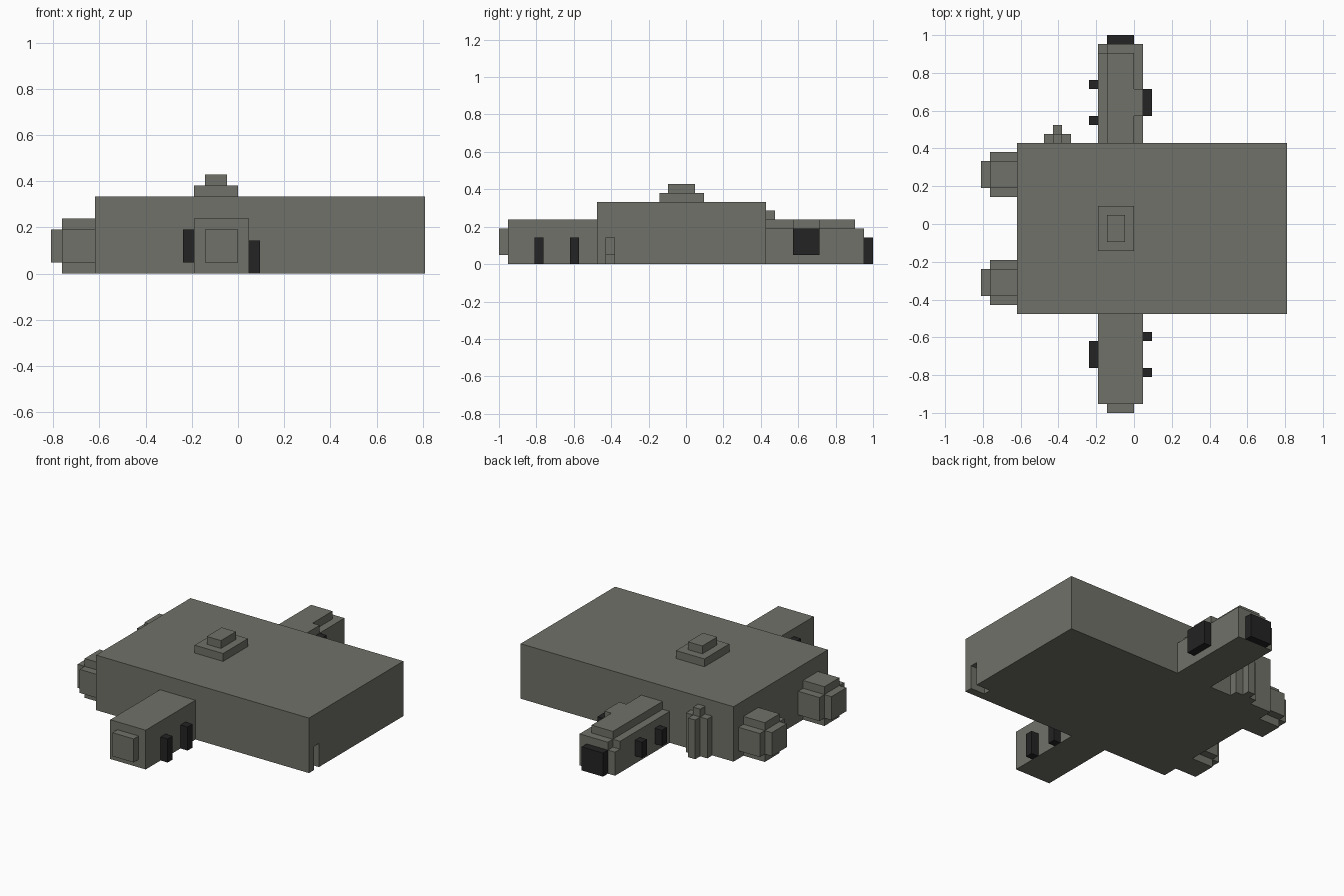
import bpy

U = 1 / 21  # grid unit

cube = bpy.data.objects.get("Cube")
if cube:
    bpy.data.objects.remove(cube, do_unlink=True)


def material(name, rgb):
    m = bpy.data.materials.new(name)
    m.use_nodes = True
    m.diffuse_color = (*rgb, 1)
    bsdf = m.node_tree.nodes["Principled BSDF"]
    bsdf.inputs["Base Color"].default_value = (*rgb, 1)
    bsdf.inputs["Roughness"].default_value = 0.9
    return m


GREY = material("warm grey", (0.160, 0.164, 0.138))
BLACK = material("soft black", (0.017, 0.017, 0.017))


def box(name, x, y, z, mat=GREY):
    """Box between (min, max) pairs in grid units."""
    bpy.ops.mesh.primitive_cube_add(size=1)
    ob = bpy.context.object
    ob.name = name
    spans = (x, y, z)
    for v in ob.data.vertices:
        v.co = [U * (s[1] if c > 0 else s[0]) for s, c in zip(spans, v.co)]
    ob.data.materials.append(mat)
    return ob


def cut(target, name, x, y, z):
    cutter = box(name, x, y, z)
    cutter.hide_render = True
    cutter.hide_viewport = True
    cutter.display_type = 'WIRE'
    mod = target.modifiers.new(name, 'BOOLEAN')
    mod.operation = 'DIFFERENCE'
    mod.solver = 'EXACT'
    mod.object = cutter


# Main body with a small stepped slot in its left side
body = box("body", (-13, 17), (-10, 9), (0, 7))
cut(body, "slot_cutter", (16, 18), (-9, -8), (-1, 3))
cut(body, "slot_foot_cutter", (15, 16.5), (-9, -8), (-1, 1))

# Stepped cap on the roof
box("roof_step", (-4, 0), (-3, 2), (7, 8))
box("roof_cap", (-3, -1), (-2, 1), (8, 9))

# Front arm
box("front_arm", (-4, 1), (-20, -10), (0, 5))
box("front_arm_end", (-3, 0), (-21, -20), (1, 4))
box("front_arm_plate", (-5, -4), (-16, -13), (1, 4), BLACK)
for i, y in enumerate((-17, -13)):
    box(f"front_arm_post_{i}", (1, 2), (y, y + 1), (0, 3), BLACK)

# Back arm with stepped upper edges
box("back_arm", (-3, 1), (9, 20), (0, 4))
box("back_arm_right_side", (-4, -3), (9, 19), (0, 4))
box("back_arm_right_corner", (-4, -3), (19, 20), (0, 3))
box("back_arm_ridge", (-3, 0), (9, 19), (4, 5))
box("back_arm_ridge_tab", (0, 1), (12, 15), (4, 5))
box("back_arm_end", (-3, 0), (20, 21), (0, 3), BLACK)
box("back_arm_plate", (1, 2), (12, 15), (1, 4), BLACK)
for i, y in enumerate((11, 15)):
    box(f"back_arm_post_{i}", (-5, -4), (y, y + 1), (1, 3), BLACK)

# Cross-shaped pods on the right side
for label, y in (("front", -9), ("back", 3)):
    box(f"{label}_pod_wide", (-16, -13), (y, y + 5), (1, 4))
    box(f"{label}_pod_tall", (-16, -13), (y + 1, y + 4), (0, 5))
    box(f"{label}_pod_end", (-17, -16), (y + 1, y + 4), (1, 4))

# Clustered column on the back wall
box("column_sides", (-10, -7), (9, 10), (0, 5))
box("column_top", (-9, -8), (9, 10), (5, 6))
box("column_front", (-9, -8), (10, 11), (0, 5))
